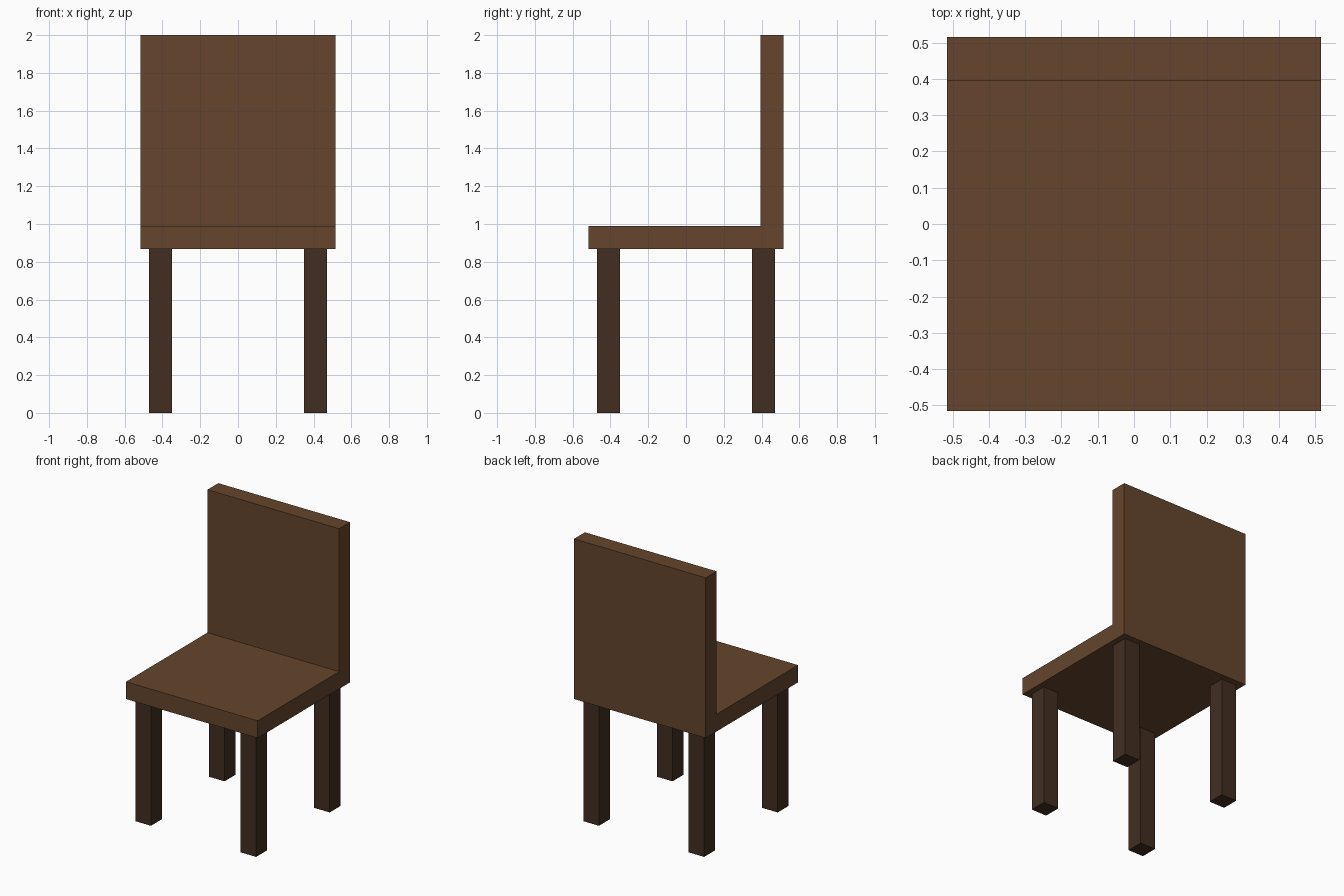
import bpy, bmesh

if "Cube" in bpy.data.objects:
    bpy.data.objects.remove(bpy.data.objects["Cube"])

HALF = 0.515          # half width and depth of the seat
SEAT_Z0, SEAT_Z1 = 0.868, 0.99
BACK_Y = 0.394        # front face of the backrest
TOP = 2.0
LEG_IN, LEG_OUT = 0.35, 0.472


def material(name, rgb):
    mat = bpy.data.materials.new(name)
    mat.diffuse_color = (*rgb, 1.0)
    mat.use_nodes = True
    mat.node_tree.nodes["Principled BSDF"].inputs["Base Color"].default_value = mat.diffuse_color
    return mat


def extruded(name, profile, direction, mat):
    """Closed planar profile pushed along a direction into a solid."""
    bm = bmesh.new()
    face = bm.faces.new([bm.verts.new(p) for p in profile])
    res = bmesh.ops.extrude_face_region(bm, geom=[face], use_keep_orig=True)
    verts = [g for g in res["geom"] if isinstance(g, bmesh.types.BMVert)]
    bmesh.ops.translate(bm, verts=verts, vec=direction)
    bmesh.ops.recalc_face_normals(bm, faces=bm.faces)
    mesh = bpy.data.meshes.new(name)
    bm.to_mesh(mesh)
    bm.free()
    mesh.materials.append(mat)
    obj = bpy.data.objects.new(name, mesh)
    bpy.context.collection.objects.link(obj)
    return obj


wood = material("wood", (0.130, 0.060, 0.026))
dark_wood = material("dark_wood", (0.055, 0.027, 0.015))

# Seat and backrest: one L-shaped side profile, extruded across the width
side = [(-HALF, SEAT_Z0), (HALF, SEAT_Z0), (HALF, TOP),
        (BACK_Y, TOP), (BACK_Y, SEAT_Z1), (-HALF, SEAT_Z1)]
extruded("seat_and_backrest", [(-HALF, y, z) for y, z in side],
         (2 * HALF, 0, 0), wood)

# Four square legs
for y_name, sy in (("front", -1), ("back", 1)):
    for x_name, sx in (("left", -1), ("right", 1)):
        corners = [(LEG_IN, LEG_IN), (LEG_OUT, LEG_IN),
                   (LEG_OUT, LEG_OUT), (LEG_IN, LEG_OUT)]
        extruded(f"{y_name}_{x_name}_leg",
                 [(sx * x, sy * y, 0) for x, y in corners],
                 (0, 0, SEAT_Z0), dark_wood)
